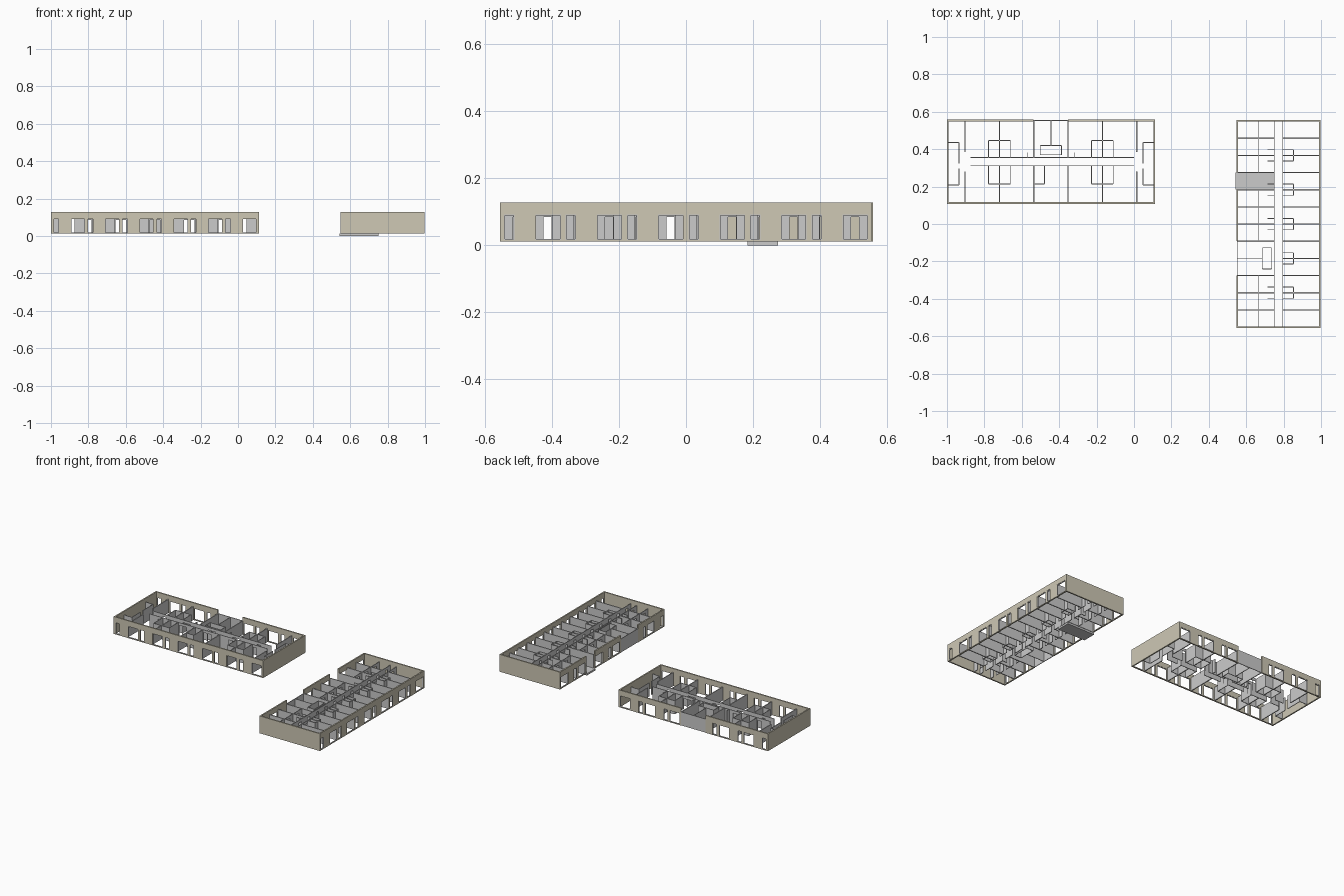
import bpy, bmesh, math
from mathutils import Matrix, Vector

if "Cube" in bpy.data.objects:
    bpy.data.objects.remove(bpy.data.objects["Cube"])

L, W = 1.112, 0.45            # building length and depth (local u, v)
Z0, ZI, ZT = 0.012, 0.103, 0.128   # base, inner wall top, parapet top
PITCH = 0.1835
F0, F1 = 0.203, 0.248         # corridor walls

beige = bpy.data.materials.new("beige_render")
beige.diffuse_color = (0.62, 0.58, 0.46, 1)
beige.use_nodes = True
beige.node_tree.nodes["Principled BSDF"].inputs["Base Color"].default_value = beige.diffuse_color


def box(bm, u0, u1, v0, v1, z0, z1):
    size = Vector((u1 - u0, v1 - v0, z1 - z0))
    mid = Vector((u0 + u1, v0 + v1, z0 + z1)) / 2
    bmesh.ops.create_cube(bm, size=1, matrix=Matrix.Translation(mid) @ Matrix.Diagonal((*size, 1)))


def wall_u(bm, u0, u1, v, t, top, holes=(), sill=Z0, head=0.085):
    """Wall along u with rectangular openings (list of u ranges)."""
    pos = u0
    for a, b in sorted(holes):
        if a < u0 or b > u1:
            continue
        box(bm, pos, a, v - t / 2, v + t / 2, Z0, top)
        box(bm, a, b, v - t / 2, v + t / 2, head, top)
        if sill > Z0:
            box(bm, a, b, v - t / 2, v + t / 2, Z0, sill)
        pos = b
    box(bm, pos, u1, v - t / 2, v + t / 2, Z0, top)


def wall_v(bm, u, v0, v1, t=0.004, top=ZI):
    box(bm, u - t / 2, u + t / 2, v0, v1, Z0, top)


def finish(bm, name, placement, mat=None):
    me = bpy.data.meshes.new(name)
    bm.to_mesh(me)
    bm.free()
    ob = bpy.data.objects.new(name, me)
    bpy.context.collection.objects.link(ob)
    ob.matrix_world = placement
    if mat:
        me.materials.append(mat)


# window rhythm: one narrow and one wide opening per bay
windows = []
for k in range(6):
    windows += [(0.013 + PITCH * k, 0.044 + PITCH * k), (0.106 + PITCH * k, 0.182 + PITCH * k)]


def facade(prefix, M, gaps):
    bm, fr = bmesh.new(), bmesh.new()
    t = 0.009
    ends = [0] + [e for g in gaps for e in g] + [L]
    runs = [(0, L, t / 2)] + [(a, b, W - t / 2) for a, b in zip(ends[::2], ends[1::2])]
    for a, b, v in runs:
        wall_u(bm, a, b, v, t, ZT, windows, sill=0.016, head=0.092)
        for p, q in windows:
            if p < a or q > b:
                continue
            f = 0.0025
            for s in ((p, p + f, 0.016, 0.092), (q - f, q, 0.016, 0.092),
                      (p + f, q - f, 0.016, 0.016 + f), (p + f, q - f, 0.092 - f, 0.092)):
                box(fr, s[0], s[1], v - 0.003, v + 0.003, s[2], s[3])
    for u in (0, L - t):
        box(bm, u, u + t, t, W - t, Z0, ZT)
    finish(bm, prefix + "_outer_walls", M, beige)
    finish(fr, prefix + "_window_frames", M)


def stairwell(prefix, M, a, b):
    bm = bmesh.new()
    # thin outer screen, side walls, landing core and divider
    wall_u(bm, a, b, W - 0.004, 0.004, ZI)
    for u in (a, b):
        wall_v(bm, u, F1, W - 0.002, 0.006)
    c0, c1 = a + 0.035, b - 0.035
    for v in (0.262, 0.312):
        wall_u(bm, c0, c1, v, 0.004, ZI)
    for u in (c0, c1):
        wall_v(bm, u, 0.262, 0.312)
    wall_v(bm, (a + b) / 2, 0.312, W - 0.006)
    finish(bm, prefix + "_stairwell", M)


def bath(bm, u, half, v0, v1, sides=(-1, 1)):
    """Bathroom enclosure on either side of a party wall."""
    for s in sides:
        wall_v(bm, u + s * half, v0, v1)
        a, b = sorted((u, u + s * half))
        far = v0 if v0 < F0 - 0.01 else v1
        wall_u(bm, a, b, far, 0.004, ZI)


# ---- long block with paired rooms ----
A = Matrix.Translation((-1, 0.108, 0))
stair_a = (0.464, 0.648)
facade("west_block", A, [stair_a])
stairwell("west_block", A, *stair_a)
cross = [0.097 + PITCH * k for k in range(6)]
bm = bmesh.new()
for u in cross:
    wall_v(bm, u, 0.009, F0 - 0.03 * (u in (cross[0], cross[5])), 0.006)
    if not stair_a[0] - 0.01 < u < stair_a[1] + 0.01:
        wall_v(bm, u, F1 + 0.03 * (u in (cross[0], cross[5])), W - 0.009, 0.006)
finish(bm, "west_block_party_walls", A)
bm = bmesh.new()
doors = [d for u in cross[1:5] for d in ((u - 0.092, u - 0.064), (u + 0.064, u + 0.090))]
for v in (F0, F1):
    wall_u(bm, 0.125, 1.0, v, 0.004, ZI, doors)
finish(bm, "west_block_corridor_walls", A)
bm = bmesh.new()
for u in (cross[1], cross[4]):
    bath(bm, u, 0.058, 0.106, F0)
    bath(bm, u, 0.058, F1, 0.338)
bath(bm, cross[2], 0.058, 0.106, F0, (1,))
for u, s in ((0.009, 1), (L - 0.009, -1)):
    bath(bm, u, 0.055, 0.1, 0.19, (s,))
    bath(bm, u, 0.055, 0.215, 0.328, (s,))
for u in (stair_a[0] - 0.035, stair_a[1] + 0.035):
    wall_v(bm, u, F1, F1 + 0.025)
finish(bm, "west_block_bathroom_walls", A)

# ---- turned block with single rooms ----
B = Matrix.Translation((0.998, -0.556, 0)) @ Matrix.Rotation(math.pi / 2, 4, 'Z')
stair_b, entry = (0.281, 0.464), (0.74, 0.831)
facade("east_block", B, [stair_b, entry])
stairwell("east_block", B, *stair_b)
cells = [0.097 + PITCH / 2 * k for k in range(11)]
bm = bmesh.new()
for u in cells:
    wall_v(bm, u, 0.009, F0, 0.006)
    if not stair_b[0] - 0.01 < u < stair_b[1] + 0.01:
        wall_v(bm, u, F1, W - 0.009, 0.006)
finish(bm, "east_block_party_walls", B)
bm = bmesh.new()
doors = [(u + 0.034, u + 0.058) for u in [0.005] + cells]
wall_u(bm, 0.009, L - 0.009, F0, 0.004, ZI, doors)
wall_u(bm, 0.009, L - 0.009, F1, 0.004, ZI, doors)
finish(bm, "east_block_corridor_walls", B)
bm = bmesh.new()
for u in cells[1::2]:
    bath(bm, u, 0.03, 0.145, F0)
for a, b in ((0.009, stair_b[0]), (stair_b[1], entry[0]), (entry[1], L - 0.009)):
    wall_u(bm, a, b, 0.331, 0.004, ZI, doors)
for u in cells[1::2]:
    if not stair_b[0] - 0.03 < u < stair_b[1] + 0.03 and not entry[0] < u < entry[1]:
        for s in (-1, 1):
            wall_v(bm, u + s * 0.03, F1, F1 + 0.035)
finish(bm, "east_block_bathroom_walls", B)

# sunken entrance slab
bm = bmesh.new()
box(bm, entry[0], entry[1], F1, W + 0.004, 0, Z0)
finish(bm, "entrance_slab", B)
